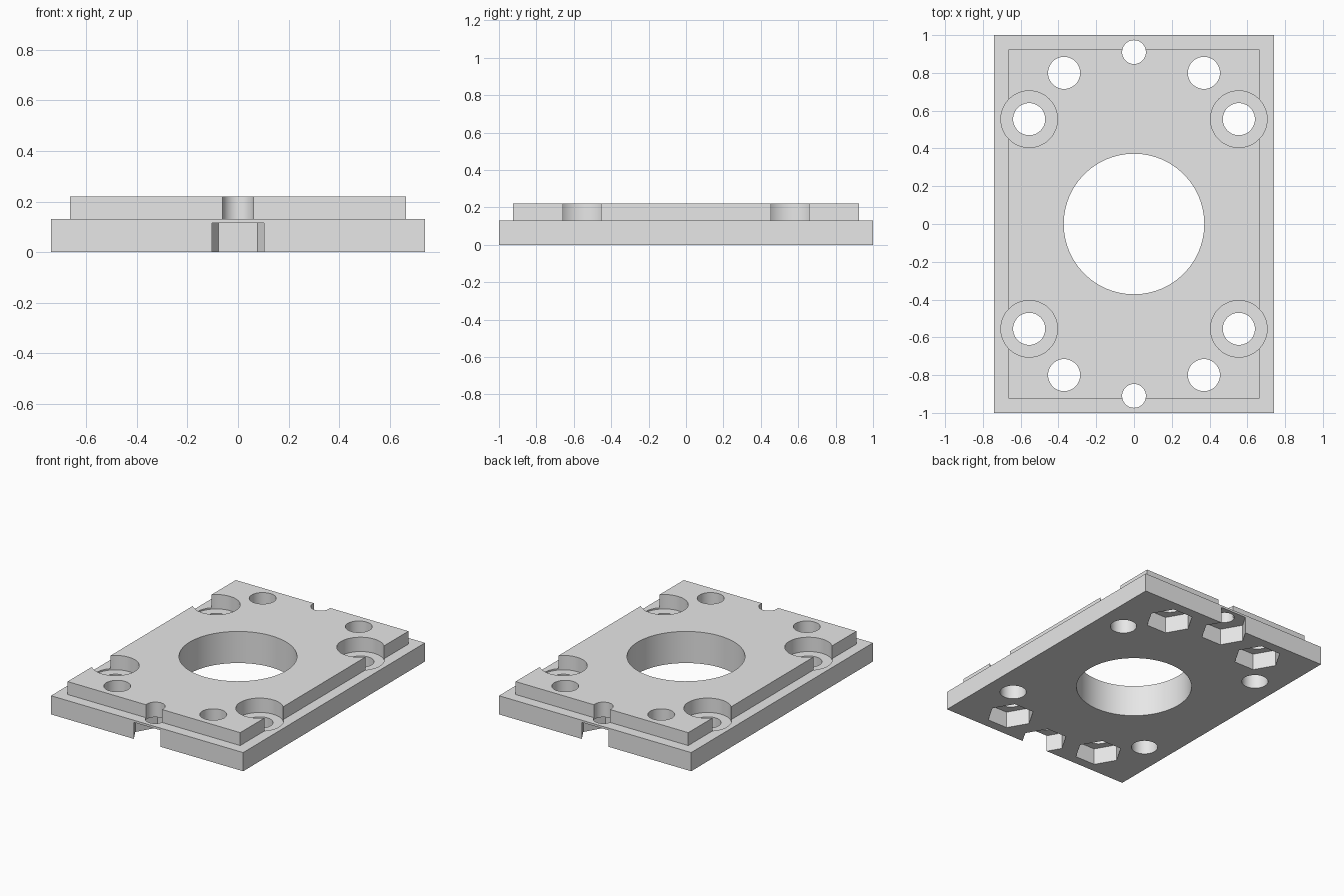
import bpy, bmesh, math

cube = bpy.data.objects.get("Cube")
if cube:
    bpy.data.objects.remove(cube, do_unlink=True)

grey = bpy.data.materials.new("plain grey")
grey.use_nodes = True
colour = (0.8, 0.8, 0.8, 1)
grey.diffuse_color = colour
grey.node_tree.nodes["Principled BSDF"].inputs["Base Color"].default_value = colour


def rectangle(hx, hy):
    return [(-hx, -hy), (hx, -hy), (hx, hy), (-hx, hy)]


def ring(radius, sides):
    step = 2 * math.pi / sides
    return [(radius * math.cos(i * step), radius * math.sin(i * step)) for i in range(sides)]


def stacked(name, layers, centres=((0, 0),)):
    """Closed solids skinned through (outline, height) layers at each centre."""
    bm = bmesh.new()
    for cx, cy in centres:
        loops = [[bm.verts.new((cx + x, cy + y, z)) for x, y in outline]
                 for outline, z in layers]
        n = len(loops[0])
        for low, high in zip(loops, loops[1:]):
            for i in range(n):
                j = (i + 1) % n
                bm.faces.new((low[i], low[j], high[j], high[i]))
        bm.faces.new(loops[0][::-1])
        bm.faces.new(loops[-1])
    bmesh.ops.recalc_face_normals(bm, faces=bm.faces)
    mesh = bpy.data.meshes.new(name)
    bm.to_mesh(mesh)
    bm.free()
    mesh.materials.append(grey)
    obj = bpy.data.objects.new(name, mesh)
    bpy.context.collection.objects.link(obj)
    return obj


def corners(x, y):
    return [(sx * x, sy * y) for sx in (-1, 1) for sy in (-1, 1)]


BELOW, ABOVE = -0.1, 0.35
STEP, TOP = 0.13, 0.22

# Stepped plate
base, raised = rectangle(0.74, 1.0), rectangle(0.665, 0.925)
plate = stacked("mounting_plate", [(base, 0), (base, STEP), (raised, STEP), (raised, TOP)])

# Hole positions
bolt_spots = corners(0.555, 0.555)
nut_spots = corners(0.37, 0.8)
end_spots = [(0, -0.91), (0, 0.91)]


def drill(name, radius, centres, sides=48):
    outline = ring(radius, sides)
    return stacked(name, [(outline, BELOW), (outline, ABOVE)], centres)


# Central bore, counterbored bolt holes, nut pockets and their screw holes
narrow, wide, hexagon = ring(0.085, 48), ring(0.15, 48), ring(0.154, 6)
cutters = [
    drill("central_bore_cutter", 0.372, [(0, 0)], 96),
    stacked("counterbore_cutter",
            [(narrow, BELOW), (narrow, 0.12), (wide, 0.12), (wide, ABOVE)], bolt_spots),
    stacked("nut_pocket_cutter", [(hexagon, BELOW), (hexagon, 0.115)],
            nut_spots + end_spots),
    drill("screw_hole_cutter", 0.085, nut_spots),
    drill("end_hole_cutter", 0.063, end_spots),
]
for cutter in cutters:
    cutter.hide_render = True
    mod = plate.modifiers.new(cutter.name, 'BOOLEAN')
    mod.operation = 'DIFFERENCE'
    mod.solver = 'EXACT'
    mod.object = cutter

# Bake the cuts and remove the cutters
graph = bpy.context.evaluated_depsgraph_get()
cut_mesh = bpy.data.meshes.new_from_object(plate.evaluated_get(graph))
plate.modifiers.clear()
plate.data = cut_mesh
for cutter in cutters:
    bpy.data.objects.remove(cutter, do_unlink=True)

# Smooth round walls, crisp edges
bpy.ops.object.select_all(action='DESELECT')
plate.select_set(True)
bpy.context.view_layer.objects.active = plate
bpy.ops.object.shade_smooth_by_angle(angle=math.radians(30))
